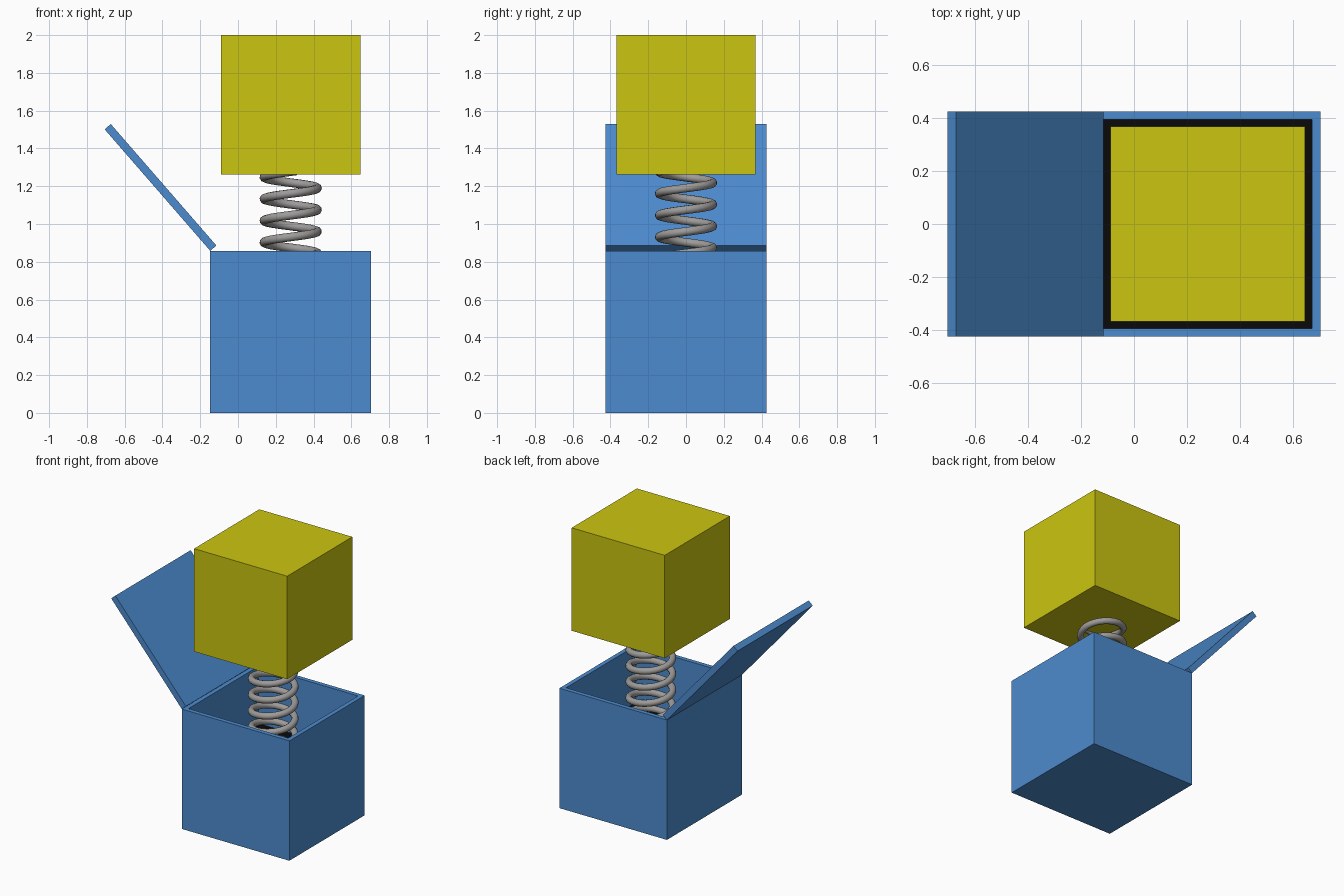
import bpy, bmesh, math
from mathutils import Matrix, Vector

if "Cube" in bpy.data.objects:
    bpy.data.objects.remove(bpy.data.objects["Cube"])


def material(name, rgb):
    m = bpy.data.materials.new(name)
    m.diffuse_color = (*rgb, 1)
    m.use_nodes = True
    m.node_tree.nodes["Principled BSDF"].inputs["Base Color"].default_value = m.diffuse_color
    return m


BLUE = material("blue", (0.073, 0.26, 0.62))
YELLOW = material("yellow", (0.60, 0.56, 0.005))
GREY = material("spring grey", (0.34, 0.33, 0.32))
BLACK = material("black", (0.003, 0.003, 0.003))

CX = 0.279                      # centre of box, spring and head
BOX, WALL, HEIGHT = 0.852, 0.044, 0.858
FLOOR = 0.45                    # height of the cavity floor


def add_mesh(name, bm, *mats):
    bmesh.ops.recalc_face_normals(bm, faces=bm.faces)
    me = bpy.data.meshes.new(name)
    bm.to_mesh(me)
    bm.free()
    ob = bpy.data.objects.new(name, me)
    bpy.context.collection.objects.link(ob)
    for m in mats:
        me.materials.append(m)
    return ob


def cuboid(centre, size):
    bm = bmesh.new()
    bmesh.ops.create_cube(bm, size=1)
    bmesh.ops.scale(bm, vec=size, verts=bm.verts)
    bmesh.ops.translate(bm, vec=centre, verts=bm.verts)
    return bm


# Open box: inset the top face, then push it down to form the black cavity floor
bm = cuboid((CX, 0, HEIGHT / 2), (BOX, BOX, HEIGHT))
bm.normal_update()
top = max(bm.faces, key=lambda f: f.calc_center_median().z)
bmesh.ops.inset_region(bm, faces=[top], thickness=WALL)
pushed = bmesh.ops.extrude_face_region(bm, geom=[top])["geom"]
bmesh.ops.translate(bm, vec=(0, 0, FLOOR - HEIGHT),
                    verts=[g for g in pushed if isinstance(g, bmesh.types.BMVert)])
if top.is_valid:
    bmesh.ops.delete(bm, geom=[top], context='FACES_ONLY')
for f in bm.faces:
    if all(abs(v.co.z - FLOOR) < 1e-4 for v in f.verts):
        f.material_index = 1
add_mesh("box", bm, BLUE, BLACK)

# Lid: hinged on the left top edge and swung open
bm = cuboid((BOX / 2, 0, -0.0215), (BOX, BOX, 0.043))
angle = math.radians(131)
hinge = Vector((CX - BOX / 2, 0, HEIGHT))
bm.transform(Matrix.Translation(hinge) @ Matrix.Rotation(-angle, 4, 'Y'))
add_mesh("lid", bm, BLUE)

# Cube head
add_mesh("head", cuboid((CX, 0, 1.6315), (0.737, 0.737, 0.737)), YELLOW)

# Coil spring from the cavity floor into the head
R, TUBE, PITCH, Z0, Z1 = 0.142, 0.023, 0.115, FLOOR + 0.02, 1.28
steps = int((Z1 - Z0) / PITCH * 32)
cu = bpy.data.curves.new("spring", 'CURVE')
cu.dimensions = '3D'
cu.bevel_depth = TUBE
cu.bevel_resolution = 3
cu.use_fill_caps = True
sp = cu.splines.new('POLY')
sp.points.add(steps)
for i, p in enumerate(sp.points):
    z = Z0 + (Z1 - Z0) * i / steps
    a = 2 * math.pi * (z - 1.19) / PITCH
    p.co = (CX + R * math.cos(a), R * math.sin(a), z, 1)
cu.materials.append(GREY)
spring = bpy.data.objects.new("spring", cu)
bpy.context.collection.objects.link(spring)
bpy.context.view_layer.objects.active = spring
spring.select_set(True)
bpy.ops.object.convert(target='MESH')
bpy.ops.object.shade_smooth_by_angle(angle=math.radians(50))
